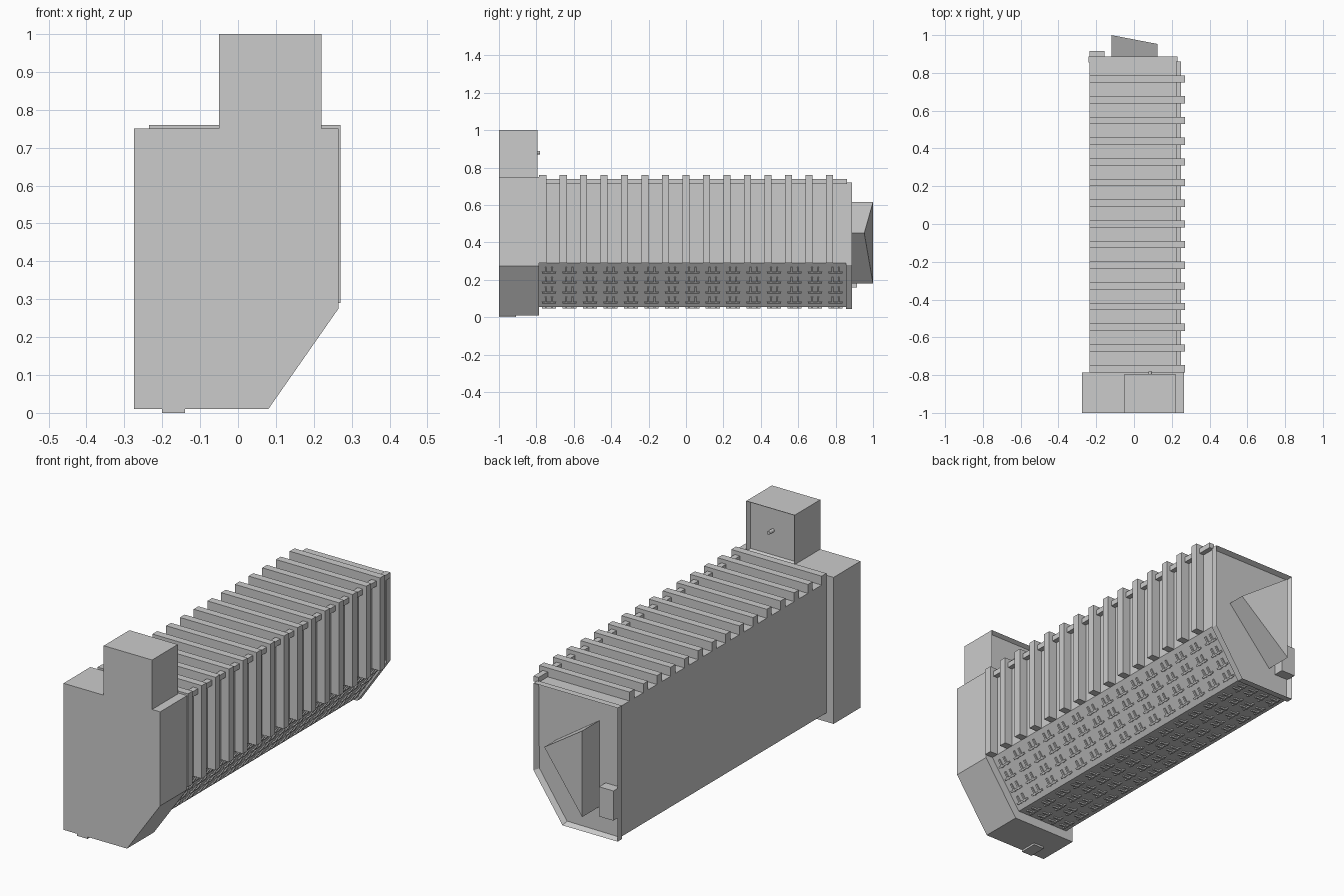
import bpy
import bmesh
from mathutils import Vector, Matrix

cube = bpy.data.objects.get("Cube")
if cube:
    bpy.data.objects.remove(cube, do_unlink=True)

grey = bpy.data.materials.new("plain grey")
grey.use_nodes = True
grey.diffuse_color = (0.6, 0.6, 0.6, 1)
grey.node_tree.nodes["Principled BSDF"].inputs["Base Color"].default_value = (0.6, 0.6, 0.6, 1)


def finish(name, bm):
    bmesh.ops.recalc_face_normals(bm, faces=bm.faces[:])
    mesh = bpy.data.meshes.new(name)
    bm.to_mesh(mesh)
    bm.free()
    mesh.materials.append(grey)
    obj = bpy.data.objects.new(name, mesh)
    bpy.context.collection.objects.link(obj)
    return obj


def prism(name, outline, y0, y1, frame=0, depth=0):
    """Extrude an x-z outline along y; optionally recess the back face."""
    bm = bmesh.new()
    face = bm.faces.new([bm.verts.new((x, y0, z)) for x, z in outline])
    made = bmesh.ops.extrude_face_region(bm, geom=[face])["geom"]
    for v in made:
        if isinstance(v, bmesh.types.BMVert):
            v.co.y = y1
    bmesh.ops.recalc_face_normals(bm, faces=bm.faces[:])
    if frame:
        back = max(bm.faces, key=lambda f: f.calc_center_median().y)
        bmesh.ops.inset_region(bm, faces=[back], thickness=frame)
        back = max((f for f in bm.faces if len(f.verts) == len(outline)),
                   key=lambda f: (f.calc_center_median().y, f.calc_area()))
        inner = [f for f in bm.faces if abs(f.normal.y) > 0.9
                 and f.calc_center_median().y > y1 - 0.001]
        back = max(inner, key=lambda f: f.calc_area())
        for v in back.verts:
            v.co.y -= depth
    return finish(name, bm)


def block(name, x0, x1, y0, y1, z0, z1, **recess):
    return prism(name, [(x0, z0), (x1, z0), (x1, z1), (x0, z1)], y0, y1, **recess)


# Front housing, tower and foot
prism("front_housing", [(-0.275, 0.01), (0.08, 0.01), (0.265, 0.275),
                        (0.265, 0.75), (-0.275, 0.75)], -1, -0.785)
block("tower", -0.05, 0.22, -1, -0.795, 0.745, 1, frame=0.015, depth=0.02)
block("front_foot", -0.2, -0.14, -1, -0.91, 0, 0.015)

# Tower knob
bm = bmesh.new()
bmesh.ops.create_cone(bm, cap_ends=True, segments=12, radius1=0.009, radius2=0.009, depth=0.04,
                      matrix=Matrix.Translation((0.085, -0.8, 0.88)) @ Matrix.Rotation(1.5708, 4, 'X'))
finish("tower_knob", bm)

# Long body and recessed back plate
prism("body", [(-0.235, 0.055), (0.06, 0.055), (0.225, 0.29),
               (0.225, 0.715), (-0.235, 0.715)], -0.79, 0.857)
prism("back_plate", [(-0.24, 0.045), (0.068, 0.045), (0.23, 0.28),
                     (0.23, 0.72), (-0.24, 0.72)], 0.855, 0.888, frame=0.016, depth=0.025)

# Ribs wrapping over the top and down the left side
PITCH = 0.1095
COUNT = 15
rib_outline = [(-0.235, 0.71), (0.22, 0.71), (0.22, 0.29), (0.27, 0.29),
               (0.27, 0.76), (-0.235, 0.76)]
for i in range(COUNT):
    y = -0.766 + i * PITCH
    prism(f"rib_{i + 1}", rib_outline, y - 0.019, y + 0.019)
block("side_rail", 0.222, 0.25, -0.785, 0.86, 0.713, 0.74)

# Slanted wedge on the back
wedge = prism("back_wedge", [(-0.12, 0.18), (0.125, 0.45), (-0.12, 0.615)], 0.86, 1)
for v in wedge.data.vertices:
    if v.co.x > 0 and v.co.y > 0.9:
        v.co.y = 0.953
block("back_box", -0.235, -0.155, 0.86, 0.915, 0.16, 0.31)


# Raised H-shaped grips on the slanted side and the underside
def grips(name, start, end, rows=4):
    start, end = Vector(start), Vector(end)
    along = (end - start).normalized()
    lengthwise = Vector((0, 1, 0))
    normal = along.cross(lengthwise)
    basis = Matrix((along, lengthwise, normal)).transposed().to_4x4()
    bm = bmesh.new()
    for r in range(rows):
        base = start.lerp(end, (r + 0.5) / rows)
        for c in range(COUNT):
            mid = base + lengthwise * (-0.733 + c * PITCH)
            bars = [(0, -0.017, 0.042, 0.009), (0, 0.017, 0.042, 0.009),
                    (-0.014, 0, 0.009, 0.075)]
            for a, b, size_a, size_b in bars:
                place = Matrix.Translation(mid + along * a + lengthwise * b)
                size = Matrix.Diagonal((size_a, size_b, 0.014, 1))
                bmesh.ops.create_cube(bm, size=1, matrix=place @ basis @ size)
    finish(name, bm)


grips("slanted_grips", (0.068, 0, 0.066), (0.217, 0, 0.279))
grips("underside_grips", (-0.225, 0, 0.055), (0.05, 0, 0.055))
